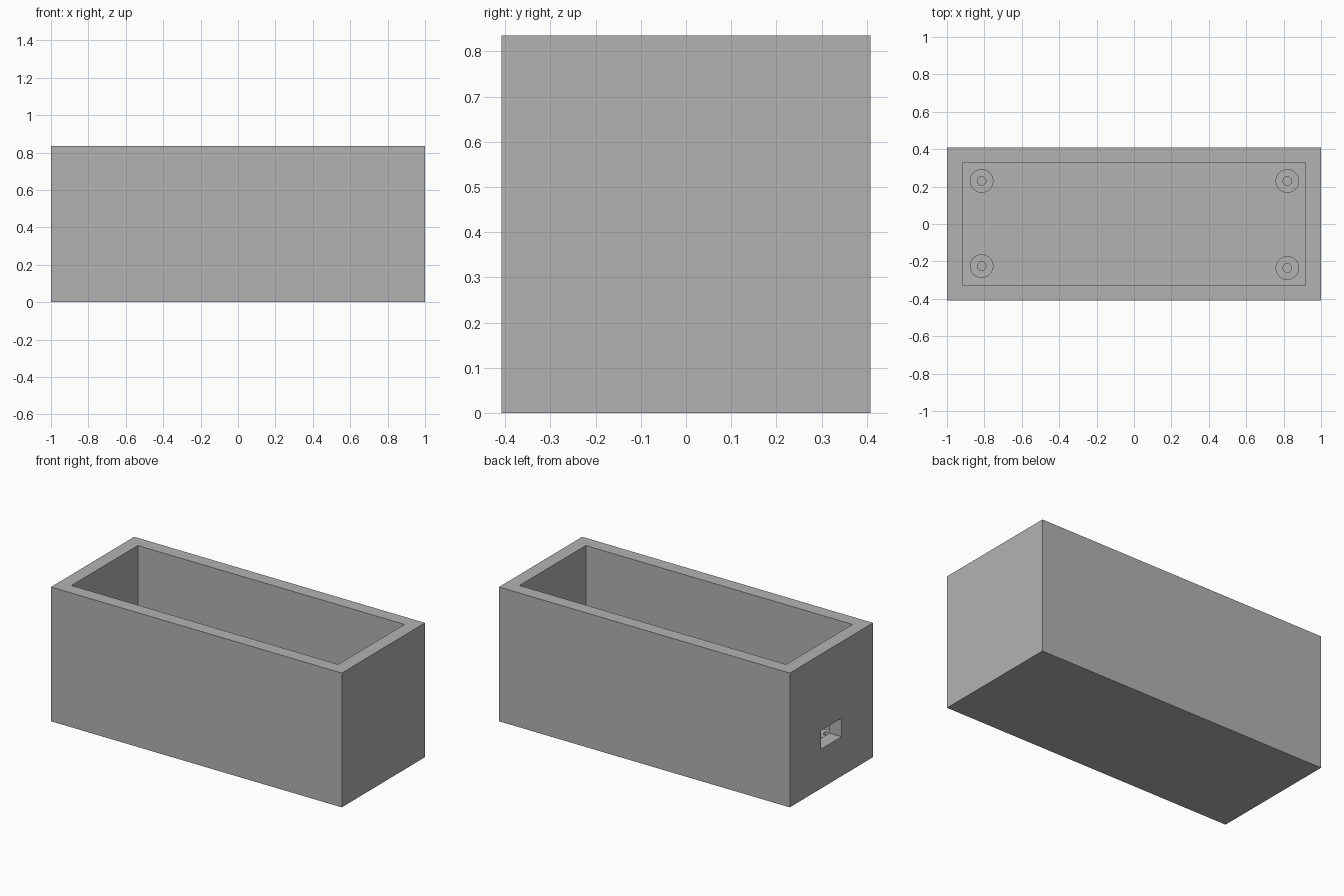
import bpy
import bmesh
from mathutils import Matrix, Vector

if "Cube" in bpy.data.objects:
    bpy.data.objects.remove(bpy.data.objects["Cube"], do_unlink=True)

LENGTH, WIDTH, HEIGHT, WALL = 2.0, 0.817, 0.835, 0.083
STANDOFF_TOP = 0.167

grey = bpy.data.materials.new("plain grey")
grey.use_nodes = True
grey.diffuse_color = (0.45, 0.45, 0.45, 1)
grey.node_tree.nodes["Principled BSDF"].inputs["Base Color"].default_value = grey.diffuse_color


def add_object(name, bm):
    mesh = bpy.data.meshes.new(name)
    bm.to_mesh(mesh)
    bm.free()
    mesh.materials.append(grey)
    obj = bpy.data.objects.new(name, mesh)
    bpy.context.collection.objects.link(obj)
    return obj


def box(name, low, high):
    low, high = Vector(low), Vector(high)
    bm = bmesh.new()
    place = Matrix.Translation((low + high) / 2) @ Matrix.Diagonal((*(high - low), 1))
    bmesh.ops.create_cube(bm, size=1, matrix=place)
    return add_object(name, bm)


def cut(target, cutter):
    cutter.hide_render = True
    mod = target.modifiers.new("cut", "BOOLEAN")
    mod.operation, mod.solver, mod.object = "DIFFERENCE", "EXACT", cutter
    bpy.context.view_layer.objects.active = target
    bpy.ops.object.modifier_apply(modifier=mod.name)
    bpy.data.objects.remove(cutter, do_unlink=True)


def standoff(name, x, y, outer=0.063, inner=0.023, sides=48):
    """Hollow round post: a ring on the floor, extruded up."""
    bm = bmesh.new()
    loops = [bmesh.ops.create_circle(bm, segments=sides, radius=r)["verts"] for r in (outer, inner)]
    edges = list({e for loop in loops for v in loop for e in v.link_edges})
    ring = bmesh.ops.bridge_loops(bm, edges=edges)["faces"]
    top = bmesh.ops.extrude_face_region(bm, geom=ring, use_keep_orig=True)["geom"]
    raised = [v for v in top if isinstance(v, bmesh.types.BMVert)]
    bmesh.ops.translate(bm, verts=raised, vec=(0, 0, STANDOFF_TOP - WALL))
    bmesh.ops.recalc_face_normals(bm, faces=bm.faces)
    bmesh.ops.translate(bm, verts=bm.verts, vec=(x, y, WALL))
    post = add_object(name, bm)
    bpy.ops.object.select_all(action="DESELECT")
    post.select_set(True)
    bpy.context.view_layer.objects.active = post
    bpy.ops.object.shade_smooth_by_angle()


# Open-topped case
hx, hy = LENGTH / 2, WIDTH / 2
case = box("case", (-hx, -hy, 0), (hx, hy, HEIGHT))
cut(case, box("cavity_cutter", (WALL - hx, WALL - hy, WALL), (hx - WALL, hy - WALL, HEIGHT + 0.2)))

# Cable port in the end wall
cut(case, box("port_cutter", (-hx - 0.1, -0.1, 0.245), (-hx + WALL + 0.1, 0.1, 0.36)))

# Mounting posts on the floor
standoff("standoff_front_right", -0.815, -0.225)
standoff("standoff_back_right", -0.815, 0.23)
standoff("standoff_front_left", 0.82, -0.235)
standoff("standoff_back_left", 0.82, 0.23)
